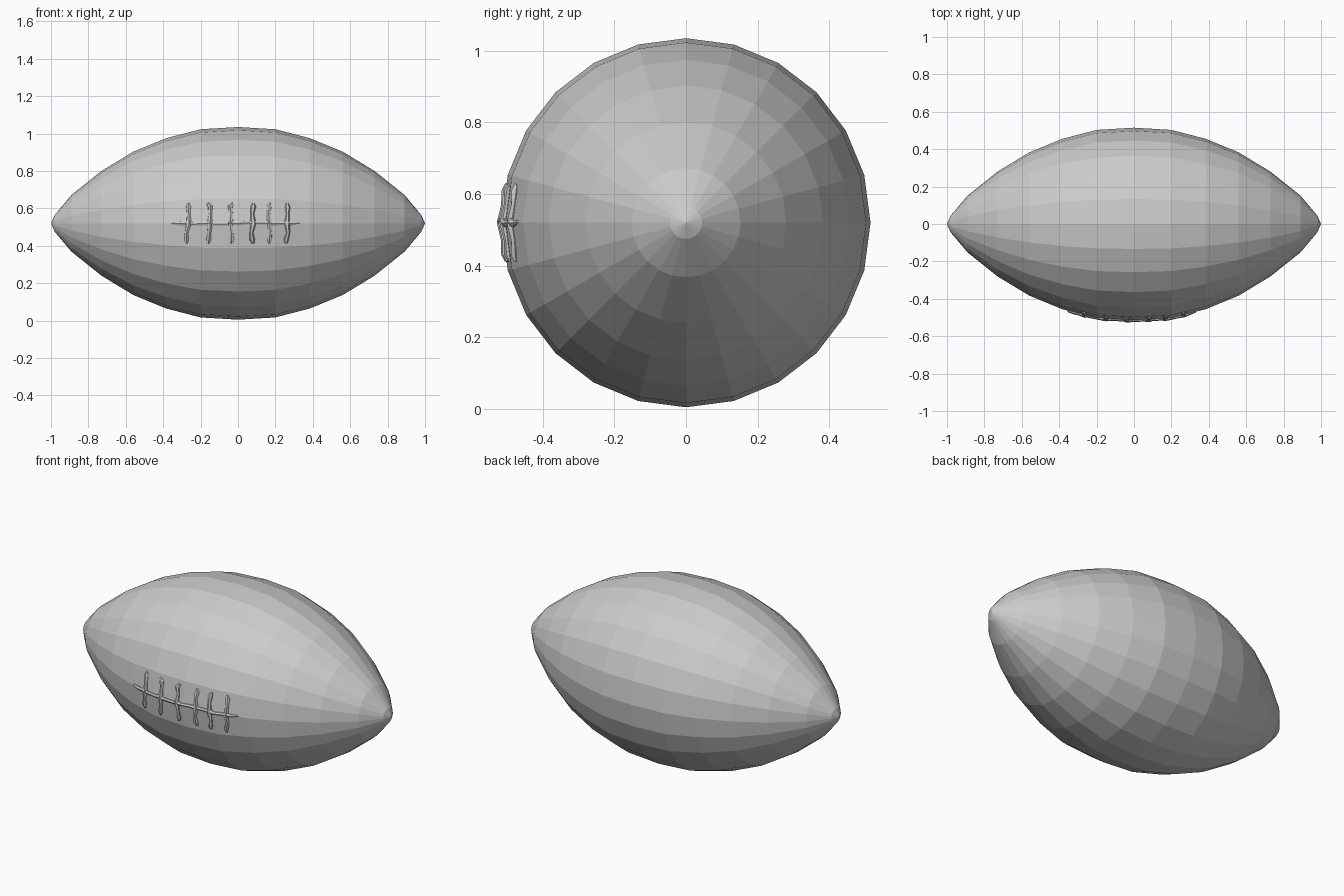
import bpy, bmesh, math, random

random.seed(4)
if "Cube" in bpy.data.objects:
    bpy.data.objects.remove(bpy.data.objects["Cube"], do_unlink=True)

CENTRE = 0.52
SIDES = 24
HALF = [(0, 0.515), (0.2, 0.503), (0.385, 0.455), (0.56, 0.383),
        (0.73, 0.28), (0.89, 0.152), (0.98, 0.045)]
PROFILE = [(-x, r) for x, r in reversed(HALF[1:])] + HALF


def make_material(name, value):
    mat = bpy.data.materials.new(name)
    mat.use_nodes = True
    colour = (value, value, value, 1)
    mat.diffuse_color = colour
    mat.node_tree.nodes["Principled BSDF"].inputs["Base Color"].default_value = colour
    return mat


grey = make_material("plain grey", 0.6)


def radius_at(x):
    for (x0, r0), (x1, r1) in zip(PROFILE, PROFILE[1:]):
        if x0 <= x <= x1:
            return r0 + (r1 - r0) * (x - x0) / (x1 - x0)
    return 0


# Ball body: rings along x closed by a small point at each end
bm = bmesh.new()
rings = []
for x, r in PROFILE:
    ring = []
    for i in range(SIDES):
        a = math.tau * i / SIDES
        ring.append(bm.verts.new((x, r * math.cos(a), CENTRE + r * math.sin(a))))
    rings.append(ring)
for a, b in zip(rings, rings[1:]):
    for i in range(SIDES):
        j = (i + 1) % SIDES
        bm.faces.new((a[i], a[j], b[j], b[i]))
for ring, x in ((rings[0], -1), (rings[-1], 1)):
    tip = bm.verts.new((x, 0, CENTRE))
    for i in range(SIDES):
        bm.faces.new((ring[i], ring[(i + 1) % SIDES], tip))
bmesh.ops.recalc_face_normals(bm, faces=bm.faces)
mesh = bpy.data.meshes.new("ball_body")
bm.to_mesh(mesh)
bm.free()
mesh.materials.append(grey)
bpy.context.collection.objects.link(bpy.data.objects.new("ball_body", mesh))


def lace(name, points, depth):
    """Tube lying on the front of the ball; points are (x, dz, thickness)."""
    curve = bpy.data.curves.new(name, "CURVE")
    curve.dimensions = "3D"
    curve.bevel_depth = depth
    curve.bevel_resolution = 1
    curve.use_fill_caps = True
    spline = curve.splines.new("POLY")
    spline.points.add(len(points) - 1)
    slope = math.tan(math.pi / SIDES)
    for p, (x, dz, thick) in zip(spline.points, points):
        y = -(radius_at(x) - abs(dz) * slope)
        p.co = (x, y, CENTRE + dz, 1)
        p.radius = thick
    curve.materials.append(grey)
    obj = bpy.data.objects.new(name, curve)
    bpy.context.collection.objects.link(obj)
    bpy.ops.object.select_all(action="DESELECT")
    obj.select_set(True)
    bpy.context.view_layer.objects.active = obj
    bpy.ops.object.convert(target="MESH")
    bpy.ops.object.shade_smooth_by_angle(angle=math.radians(40))


# Long lace, swelling where it passes under each cross lace
cross_x = [-0.27, -0.155, -0.035, 0.075, 0.17, 0.265]
spine = [(-0.355, 0.002, 0.6), (-0.32, 0, 0.9)]
for x in cross_x:
    spine += [(x - 0.025, random.uniform(-0.004, 0.004), 0.8), (x, 0.003, 1.1),
              (x + 0.025, random.uniform(-0.004, 0.004), 0.8)]
spine += [(0.33, 0.003, 0.4)]
lace("long_lace", spine, 0.013)

# Cross laces, slightly uneven, with thicker ends
for n, x in enumerate(cross_x):
    path = []
    for dz, thick in ((-0.108, 0.5), (-0.088, 1.1), (-0.05, 0.75), (0, 1.2),
                      (0.05, 0.75), (0.088, 1.1), (0.108, 0.5)):
        path.append((x + random.uniform(-0.009, 0.009), dz, thick))
    lace(f"cross_lace_{n + 1}", path, 0.013)
